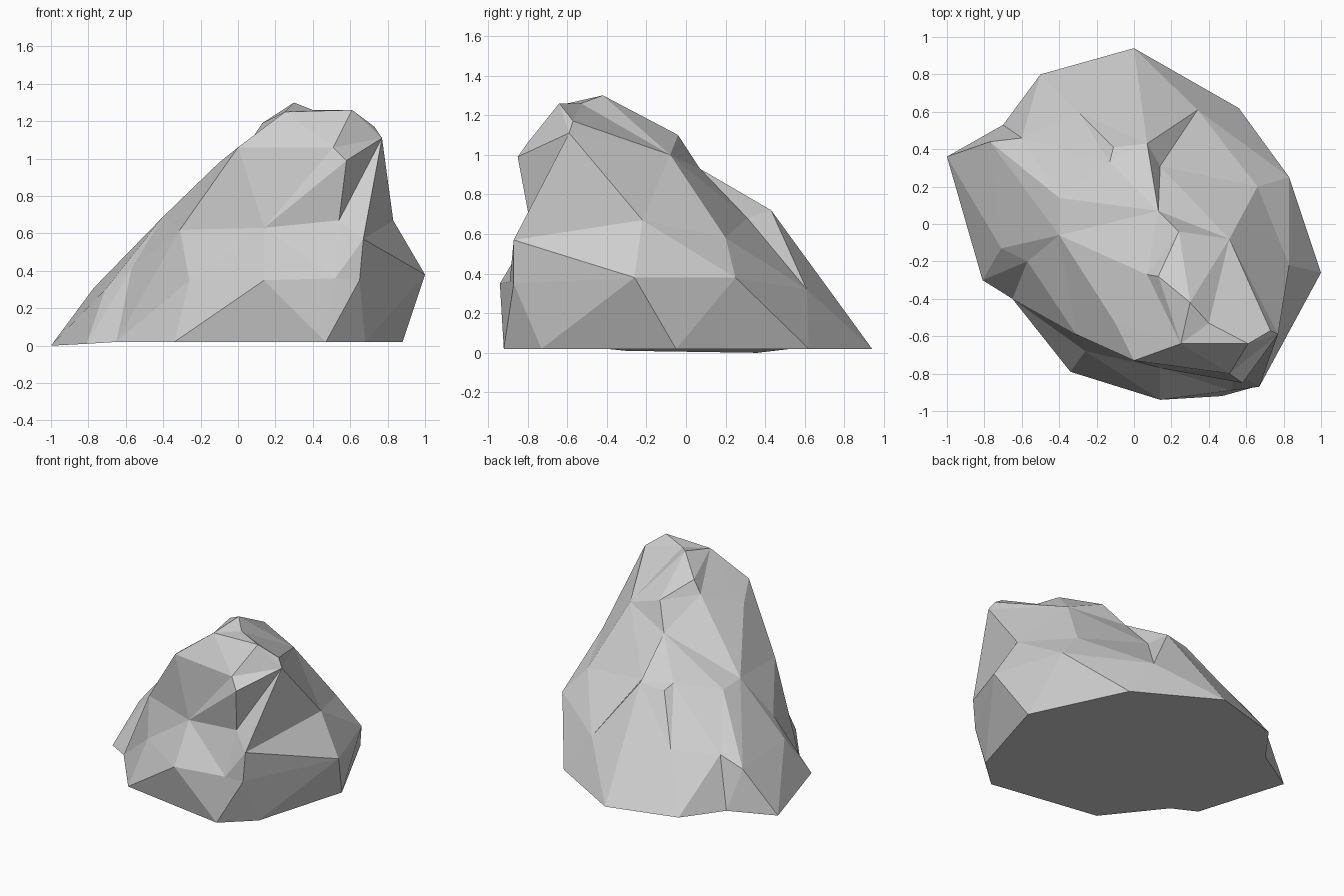
import bpy
import bmesh
from mathutils import Vector

# Remove the default cube if it is there
default_cube = bpy.data.objects.get("Cube")
if default_cube:
    bpy.data.objects.remove(default_cube, do_unlink=True)

# Interior point that the whole boulder surface can be seen from
HEART = Vector((.1, -.15, .5))


def make_material(name, colour):
    """One flat matt material."""
    material = bpy.data.materials.new(name)
    material.use_nodes = True
    material.diffuse_color = colour
    shader = material.node_tree.nodes["Principled BSDF"]
    shader.inputs["Base Color"].default_value = colour
    shader.inputs["Roughness"].default_value = .9
    return material


def faceted_shell(name, corners, heart, material):
    """Join corners into a closed faceted shell around the heart point.

    The corners are pushed onto a unit ball, wrapped by a convex hull,
    and then pulled back to their own places, so hollows survive.
    """
    bm = bmesh.new()
    home = {}
    for corner in corners:
        place = Vector(corner)
        vert = bm.verts.new((place - heart).normalized())
        home[vert] = place
    bmesh.ops.convex_hull(bm, input=list(bm.verts))
    bmesh.ops.recalc_face_normals(bm, faces=list(bm.faces))
    for vert, place in home.items():
        vert.co = place
    for face in bm.faces:
        face.smooth = False
    mesh = bpy.data.meshes.new(name)
    bm.to_mesh(mesh)
    bm.free()
    mesh.materials.append(material)
    shell = bpy.data.objects.new(name, mesh)
    bpy.context.collection.objects.link(shell)
    return shell


# Ground outline, nearly level
GROUND = .02
outline = [(-.7, .53), (-.5, .8), (0, .94), (.56, .62), (.88, -.05),
           (.68, -.73), (.47, -.92), (-.34, -.79), (-.65, -.4)]
foot = [(x, y, GROUND) for x, y in outline]
foot += [(-1, .36, 0), (-.81, -.3, .01)]

# Lower bulge, widest part of the boulder
bulge = [(1, -.26, .38), (.83, .25, .38), (.34, .61, .32), (-.29, .59, .38),
         (-.6, .46, .38), (-.77, .44, .31), (-.71, -.13, .3),
         (-.57, -.2, .41), (-.26, -.68, .35), (.14, -.94, .35),
         (.52, -.89, .36), (.65, -.87, .35), (.67, -.87, .57)]

# Shoulder with the rear ledge and the overhang recess
shoulder = [(.54, -.79, .67), (.83, -.22, .67), (.66, .2, .58),
            (.14, .31, .68), (.07, .43, .72), (-.11, .41, .7),
            (-.13, .33, .73), (.13, .07, .93), (-.4, .14, .68),
            (-.4, -.06, .69), (-.31, -.59, .62), (.14, -.77, .63)]

# Crown with the summit and its short crack
crown = [(.77, -.59, 1.11), (.58, -.85, .99), (.51, -.8, 1.06),
         (.61, -.64, 1.26), (.73, -.57, 1.17), (.3, -.42, 1.3),
         (.25, -.64, 1.25), (.4, -.53, 1.26), (.13, -.28, 1.19),
         (.07, -.27, 1.1), (0, -.73, 1.06), (.51, -.08, 1),
         (.24, -.04, 1.1), (-.1, -.53, .98)]

stone_grey = make_material("stone grey", (.62, .62, .62, 1))
faceted_shell("boulder", foot + bulge + shoulder + crown, HEART, stone_grey)
